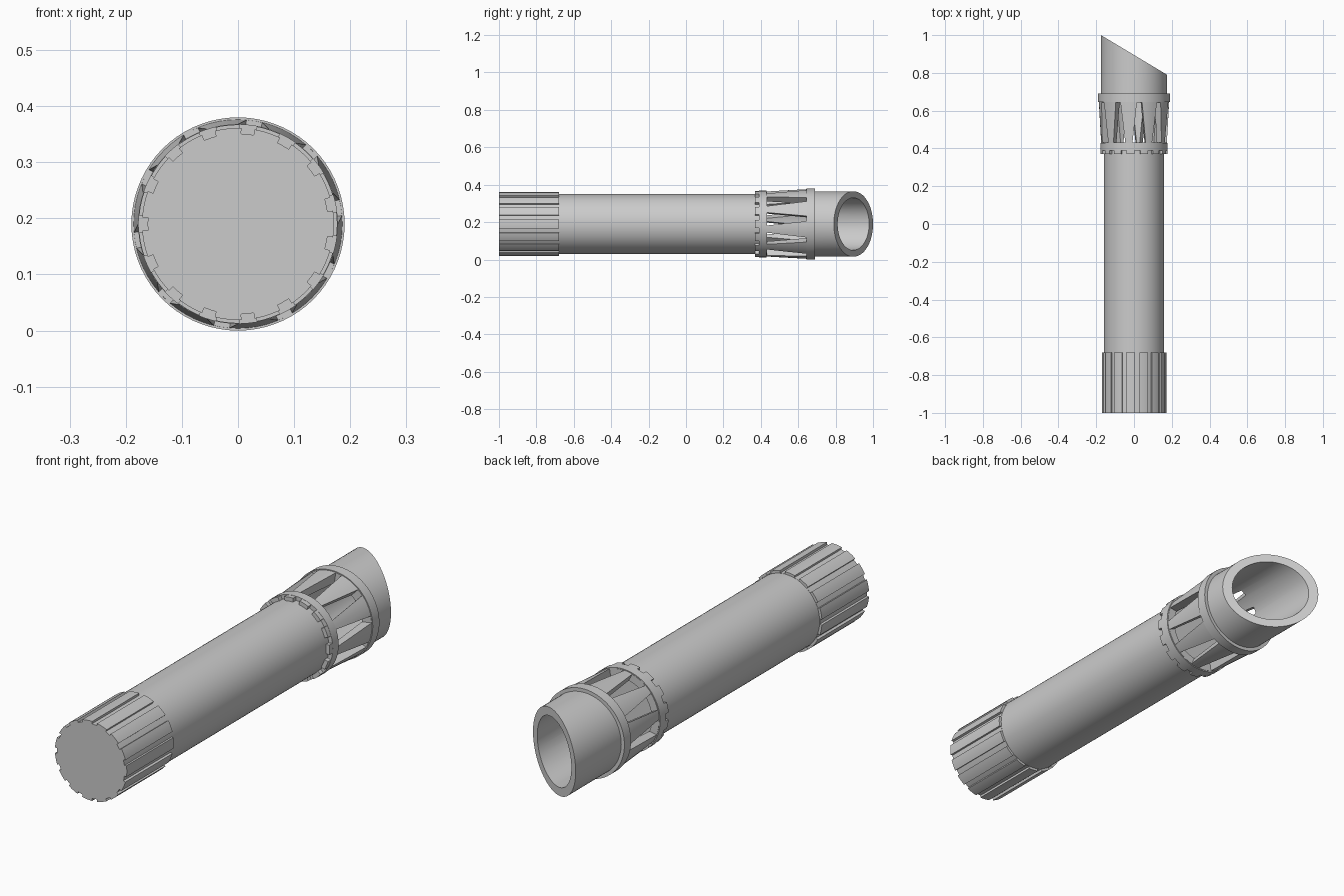
import bpy, bmesh
from math import sin, cos, radians, pi

if "Cube" in bpy.data.objects:
    bpy.data.objects.remove(bpy.data.objects["Cube"])

AXIS_Z = 0.19
SEGMENTS = 72

grey = bpy.data.materials.new("plain grey")
grey.use_nodes = True
grey.diffuse_color = (0.6, 0.6, 0.6, 1)
grey.node_tree.nodes["Principled BSDF"].inputs["Base Color"].default_value = grey.diffuse_color


def polar(radius, angle, y):
    return (radius * cos(angle), y, AXIS_Z + radius * sin(angle))


def finish(name, bm):
    bmesh.ops.recalc_face_normals(bm, faces=bm.faces)
    mesh = bpy.data.meshes.new(name)
    bm.to_mesh(mesh)
    bm.free()
    mesh.materials.append(grey)
    obj = bpy.data.objects.new(name, mesh)
    bpy.context.collection.objects.link(obj)
    return obj


def smooth(obj):
    bpy.ops.object.select_all(action="DESELECT")
    obj.select_set(True)
    bpy.context.view_layer.objects.active = obj
    bpy.ops.object.shade_smooth_by_angle(angle=radians(25))


def prism(bm, lower, upper):
    """Solid between two matching outlines."""
    a = [bm.verts.new(p) for p in lower]
    b = [bm.verts.new(p) for p in upper]
    bm.faces.new(a)
    bm.faces.new(b[::-1])
    for i in range(len(a)):
        j = (i + 1) % len(a)
        bm.faces.new((a[i], b[i], b[j], a[j]))


def lathe(name, profile):
    """Solid of revolution about the long axis from (radius, y) points."""
    bm = bmesh.new()
    rings = [[bm.verts.new(polar(r, 2 * pi * i / SEGMENTS, y)) for i in range(SEGMENTS)]
             for r, y in profile]
    for a, b in zip(rings, rings[1:]):
        for i in range(SEGMENTS):
            j = (i + 1) % SEGMENTS
            bm.faces.new((a[i], a[j], b[j], b[i]))
    bm.faces.new(rings[0])
    bm.faces.new(rings[-1])
    return finish(name, bm)


def toothed(name, outer, inner, y0, y1, gap, count=15):
    """Cylinder with evenly spaced lengthwise grooves, one facing -x."""
    pitch = 360 / count
    outline = []
    for k in range(count):
        start = 180 + k * pitch
        for t in (-gap / 2, 0, gap / 2):
            outline.append((inner, radians(start + t)))
        for s in range(6):
            t = gap / 2 + (pitch - gap) * s / 5
            outline.append((outer, radians(start + t)))
    bm = bmesh.new()
    prism(bm, [polar(r, a, y0) for r, a in outline], [polar(r, a, y1) for r, a in outline])
    return finish(name, bm)


# Ribbed end, plain shaft and the toothed front edge of the cage
smooth(toothed("ribbed_grip", 0.171, 0.161, -1, -0.68, 8))
smooth(lathe("shaft", [(0.16, -0.7), (0.16, 0.4)]))
smooth(toothed("ring_teeth", 0.177, 0.159, 0.37, 0.392, 10))

# Cage, collar and hollow muzzle in one shell
cage = lathe("cage_and_muzzle", [
    (0.15, 0.39), (0.178, 0.39), (0.178, 0.43), (0.174, 0.43), (0.186, 0.645),
    (0.19, 0.645), (0.19, 0.69), (0.175, 0.69), (0.175, 1.1), (0.14, 1.1), (0.14, 0.42)])
for v in cage.data.vertices:  # slanted mouth
    if v.co.y > 1:
        v.co.y = 0.895 - 0.6 * v.co.x

# Ten tapered slots around the cage
bm = bmesh.new()
for k in range(10):
    angle = radians(9 + 36 * k)

    def corner(radius, side, y):
        x, _, z = polar(radius, angle, y)
        return (x - side * sin(angle), y, z + side * cos(angle))

    shape = [(-0.035, 0.432), (0.035, 0.432), (0.014, 0.643), (-0.014, 0.643)]
    prism(bm, [corner(0.125, *p) for p in shape], [corner(0.25, *p) for p in shape])
cutter = finish("slot_cutter", bm)
cutter.hide_render = True

cut = cage.modifiers.new("slots", "BOOLEAN")
cut.operation = "DIFFERENCE"
cut.solver = "EXACT"
cut.object = cutter
bpy.context.view_layer.objects.active = cage
bpy.ops.object.modifier_apply(modifier=cut.name)
bpy.data.objects.remove(cutter)
smooth(cage)
